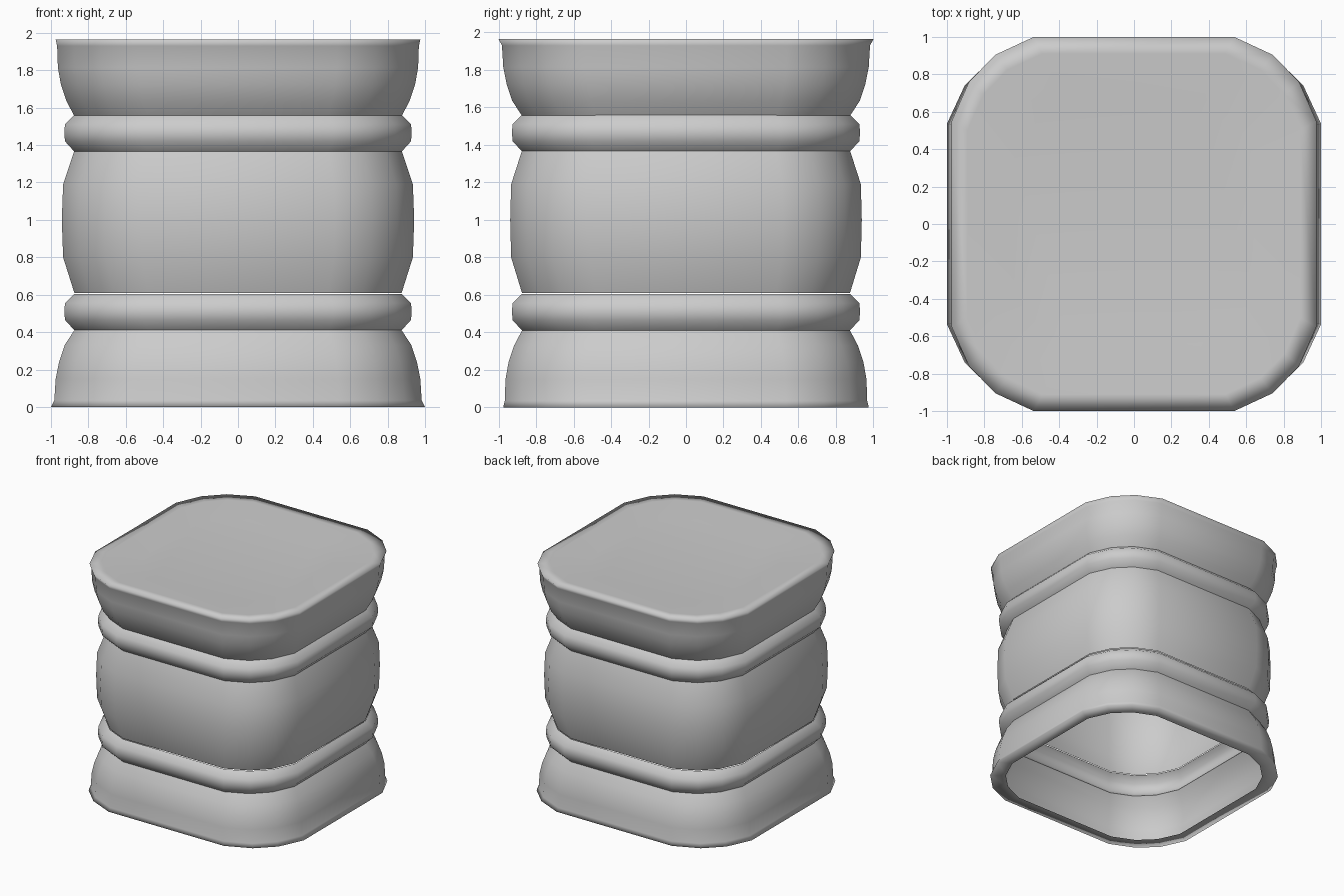
import bpy, bmesh

if "Cube" in bpy.data.objects:
    bpy.data.objects.remove(bpy.data.objects["Cube"])

# One quadrant of the rounded-square section, unit half-width
CORNER = [(1, .55), (.905, .76), (.76, .905), (.55, 1)]


def section():
    pts = []
    quad = CORNER
    for _ in range(4):
        pts += quad
        quad = [(-y, x) for x, y in quad]
    return pts


def loft(name, profile, lid=False):
    """Skin rounded-square rings given as (z, half width x, half width y)."""
    bm = bmesh.new()
    rings = [[bm.verts.new((x * sx, y * sy, z)) for x, y in section()]
             for z, sx, sy in profile]
    for a, b in zip(rings, rings[1:]):
        n = len(a)
        for i in range(n):
            j = (i + 1) % n
            bm.faces.new((a[i], a[j], b[j], b[i]))
    if lid:
        bm.faces.new(rings[-1])
    for f in bm.faces:
        f.smooth = True
    me = bpy.data.meshes.new(name)
    bm.to_mesh(me)
    bm.free()
    ob = bpy.data.objects.new(name, me)
    bpy.context.collection.objects.link(ob)
    return ob


# Flared foot, open underneath with a flat rim
FLARE = [(0, 1, .975), (.035, .982, .967), (.15, .975, .963),
         (.24, .957, .947), (.33, .927, .917), (.41, .875, .875)]
loft("base", [(0, .89, .87)] + FLARE)

# Bulging middle
loft("drum", [(.61, .875, .875), (.8, .935, .933), (1.0, .942, .938),
              (1.19, .935, .933), (1.37, .875, .875)])

# Rounded bands above and below the middle
for name, z in (("lower_band", .41), ("upper_band", 1.365)):
    loft(name, [(z + dz, s, s) for dz, s in
                ((0, .875), (.055, .925), (.1, .929), (.145, .925), (.195, .875))])

# Cap: the foot flipped and turned a quarter, closed by a shallow dished lid
cap = [(1.965 - z, sy, sx) for z, sx, sy in reversed(FLARE)]
loft("cap", cap + [(1.965, .89, .91), (1.94, .64, .64)], lid=True)
